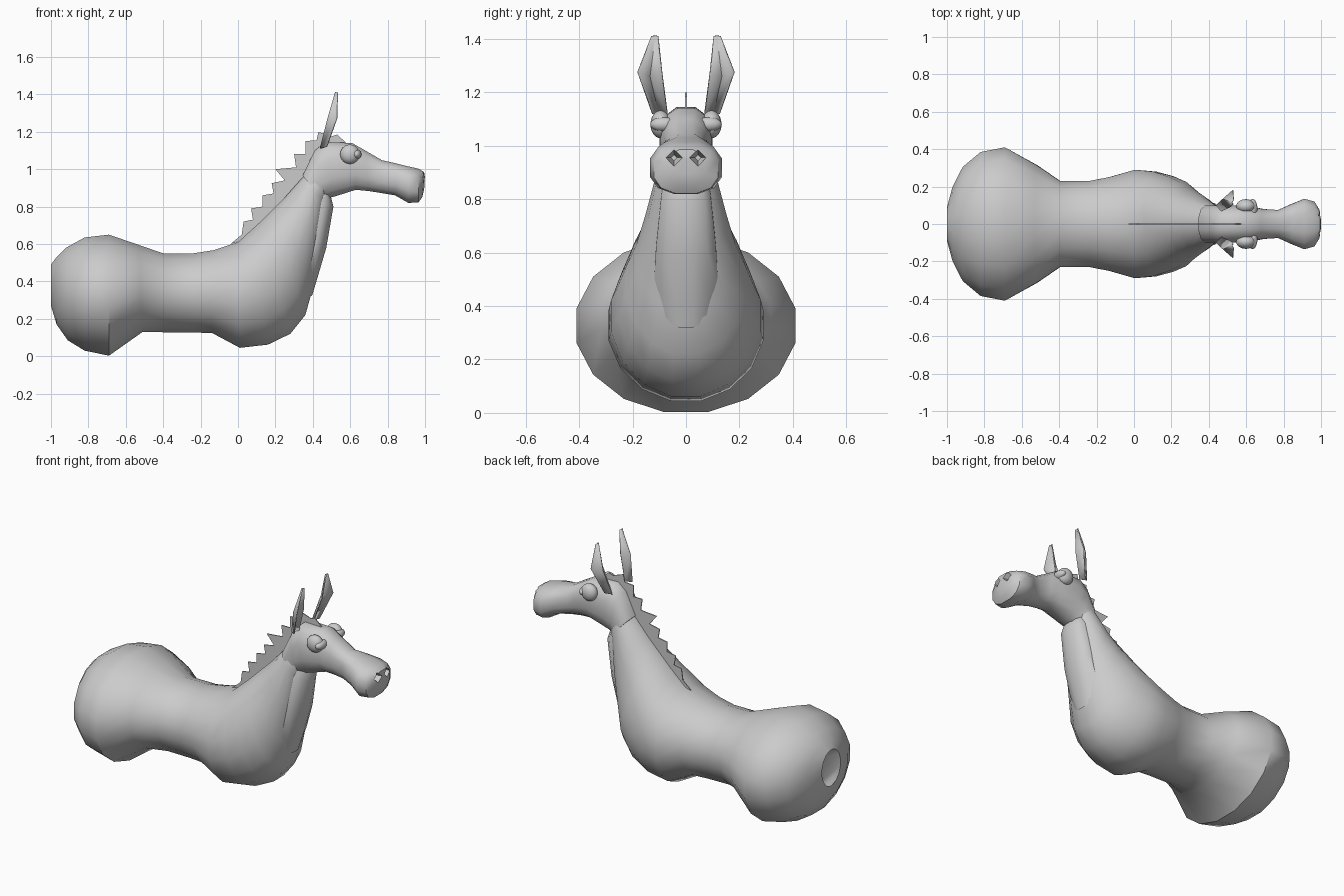
import bpy, bmesh, math
from mathutils import Vector

if "Cube" in bpy.data.objects:
    bpy.data.objects.remove(bpy.data.objects["Cube"])


def finish(name, bm, angle=40):
    bmesh.ops.recalc_face_normals(bm, faces=bm.faces)
    me = bpy.data.meshes.new(name)
    bm.to_mesh(me)
    bm.free()
    for p in me.polygons:
        p.use_smooth = True
    me.set_sharp_from_angle(angle=math.radians(angle))
    ob = bpy.data.objects.new(name, me)
    bpy.context.collection.objects.link(ob)
    return ob


def loft(name, rings, n=16, power=1.0, angle=40):
    """Rings are (top x, top z, bottom x, bottom z, half width)."""
    bm = bmesh.new()
    k = 1 / math.cos(math.pi / n)
    loops = []
    for tx, tz, bx, bz, w in rings:
        c = Vector(((tx + bx) / 2, 0, (tz + bz) / 2))
        up = Vector(((tx - bx) / 2, 0, (tz - bz) / 2))
        loop = []
        for i in range(n):
            a = 2 * math.pi * (i + 0.5) / n
            s, co = math.sin(a), math.cos(a)
            s = math.copysign(abs(s * k) ** power, s)
            co = math.copysign(abs(co * k) ** power, co)
            loop.append(bm.verts.new(c + up * min(1, max(-1, co)) + Vector((0, w * s, 0))))
        loops.append(loop)
    for a, b in zip(loops, loops[1:]):
        for i in range(n):
            j = (i + 1) % n
            bm.faces.new((a[i], a[j], b[j], b[i]))
    bm.faces.new(loops[0])
    bm.faces.new(loops[-1])
    return finish(name, bm, angle)


# Torso and neck in one sweep, starting with the slit between the haunches
loft("body", [
    (-0.95, .50, -0.93, .14, .012),
    (-1.0, .49, -1.0, .27, .09),
    (-0.97, .53, -0.97, .17, .20),
    (-0.92, .58, -0.91, .085, .305),
    (-0.82, .635, -0.82, .03, .385),
    (-0.69, .65, -0.69, .003, .41),
    (-0.53, .595, -0.51, .13, .315),
    (-0.40, .55, -0.39, .128, .23),
    (-0.24, .55, -0.24, .126, .23),
    (-0.13, .567, -0.14, .125, .25),
    (0.00, .61, 0.01, .045, .29),
    (0.06, .665, 0.16, .062, .28),
    (0.11, .71, 0.28, .12, .255),
    (0.16, .76, 0.36, .22, .225),
    (0.20, .80, 0.405, .38, .185),
    (0.26, .86, 0.445, .58, .15),
    (0.34, .95, 0.475, .82, .11),
    (0.42, 1.03, 0.49, .90, .08)])

# Throat in front of the neck
loft("throat", [
    (.28, .46, .395, .32, .10),
    (.31, .56, .425, .42, .12),
    (.35, .69, .472, .58, .112),
    (.39, .85, .51, .80, .092),
    (.42, .94, .49, .88, .06)], 12)

# Head from the jaw to the muzzle
head = loft("head", [
    (.345, .965, .455, .84, .10),
    (.41, 1.10, .47, .842, .098),
    (.465, 1.145, .52, .855, .10),
    (.61, 1.14, .63, .89, .095),
    (.68, 1.10, .70, .883, .080),
    (.77, 1.048, .77, .872, .075),
    (.85, 1.03, .84, .86, .108),
    (.91, 1.015, .91, .82, .135),
    (.965, 1.003, .965, .822, .12),
    (.995, .985, .985, .85, .075),
    (1.0, .955, .995, .89, .03)], 12, .8)

# Nostril hollows
for s in (-1, 1):
    bpy.ops.mesh.primitive_cone_add(vertices=4, radius1=.045, radius2=.012, depth=.12,
                                    location=(.985, s * .045, .955),
                                    rotation=(0, -math.pi / 2, 0))
    cutter = bpy.context.object
    cutter.name = "nostril_cutter"
    cutter.hide_render = True
    mod = head.modifiers.new("nostril", 'BOOLEAN')
    mod.operation = 'DIFFERENCE'
    mod.object = cutter
    mod.solver = 'EXACT'
    bpy.context.view_layer.objects.active = head
    bpy.ops.object.modifier_apply(modifier=mod.name)
    bpy.data.objects.remove(cutter)


def ball(name, loc, size):
    bm = bmesh.new()
    bmesh.ops.create_uvsphere(bm, u_segments=20, v_segments=12, radius=1)
    for v in bm.verts:
        v.co = Vector(a * b + c for a, b, c in zip(v.co, size, loc))
    finish(name, bm)


# Eyes, pupils and ears on both sides
for s, side in ((-1, "right"), (1, "left")):
    ball("eye_" + side, (.598, s * .095, 1.08), (.052, .038, .052))
    ball("pupil_" + side, (.633, s * .084, 1.08), (.027, .05, .027))
    bm = bmesh.new()
    rows = [[(.47, .07, 1.12), (.44, .10, 1.11), (.475, .125, 1.12)],
            [(.515, .09, 1.27), (.478, .135, 1.26), (.53, .18, 1.275)],
            [(.532, .105, 1.41), (.522, .115, 1.412), (.532, .128, 1.41)]]
    v = [[bm.verts.new((x, s * y, z)) for x, y, z in r] for r in rows]
    for r in range(2):
        for c in range(2):
            bm.faces.new((v[r][c], v[r][c + 1], v[r + 1][c + 1], v[r + 1][c]))
    ear = finish("ear_" + side, bm, 25)
    m = ear.modifiers.new("thickness", 'SOLIDIFY')
    m.thickness = .006
    m.offset = 0

# Saw-toothed mane
crest = [(-.04, .60), (.02, .65), (.08, .73), (.13, .80), (.19, .87), (.25, .94),
         (.31, 1.01), (.36, 1.08), (.42, 1.155), (.50, 1.175), (.58, 1.14)]
teeth = [(.03, .72), (.07, .79), (.13, .86), (.18, .925), (.20, 1.0),
         (.30, 1.08), (.36, 1.15), (.43, 1.20), (.53, 1.185)]
outline = [crest[0]]
for c, t in zip(crest[1:], teeth):
    outline += [c, t]
outline += [crest[-1], (.46, 1.08), (.38, .97), (.10, .64)]
bm = bmesh.new()
face = bm.faces.new([bm.verts.new((x, -.003, z)) for x, z in outline])
ext = bmesh.ops.extrude_face_region(bm, geom=[face])
for g in ext["geom"]:
    if isinstance(g, bmesh.types.BMVert):
        g.co.y = .003
finish("mane", bm, 20)
